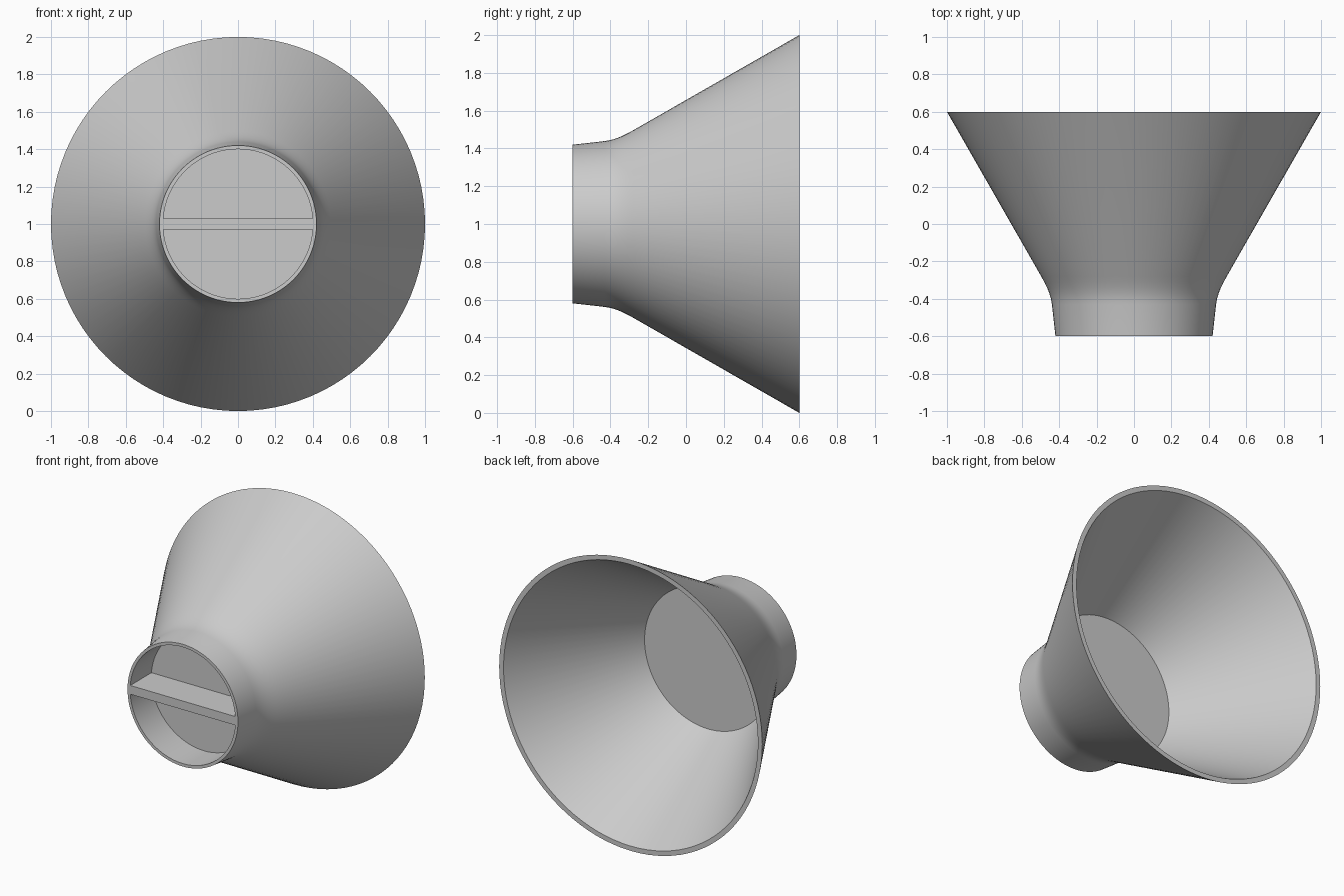
import bpy, bmesh, math

if "Cube" in bpy.data.objects:
    bpy.data.objects.remove(bpy.data.objects["Cube"])

CENTRE_Z = 1.0
SEGMENTS = 96


def lathe(name, profile):
    """Revolve (y, radius) points around the horizontal y axis."""
    bm = bmesh.new()
    verts = [bm.verts.new((0, y, CENTRE_Z + r)) for y, r in profile]
    edges = [bm.edges.new(pair) for pair in zip(verts, verts[1:])]
    bmesh.ops.spin(bm, geom=verts + edges, cent=(0, 0, CENTRE_Z), axis=(0, 1, 0),
                   angle=math.tau, steps=SEGMENTS, use_merge=True)
    bmesh.ops.remove_doubles(bm, verts=bm.verts, dist=1e-4)
    bmesh.ops.recalc_face_normals(bm, faces=bm.faces)
    mesh = bpy.data.meshes.new(name)
    bm.to_mesh(mesh)
    bm.free()
    obj = bpy.data.objects.new(name, mesh)
    bpy.context.collection.objects.link(obj)
    return obj


# Funnel: hollow cone, filleted neck and the solid partition inside
funnel = lathe("funnel", [
    (-0.37, 0.0), (-0.37, 0.40),                    # front recess floor
    (-0.60, 0.40), (-0.60, 0.42),                   # front rim
    (-0.43, 0.439), (-0.40, 0.444), (-0.37, 0.453),  # neck and fillet
    (-0.34, 0.465), (-0.31, 0.480), (-0.28, 0.496),
    (0.60, 1.0), (0.60, 0.967),                     # back rim
    (-0.24, 0.483), (-0.24, 0.0),                   # bottom of the cone
])
bpy.context.view_layer.objects.active = funnel
funnel.select_set(True)
bpy.ops.object.shade_smooth_by_angle(angle=math.radians(30))

# Grip bar across the front recess, flush with the rim
bpy.ops.mesh.primitive_cube_add(size=1, location=(0, -0.485, CENTRE_Z))
bar = bpy.context.object
bar.name = "grip_bar"
bar.scale = (0.81, 0.23, 0.06)
